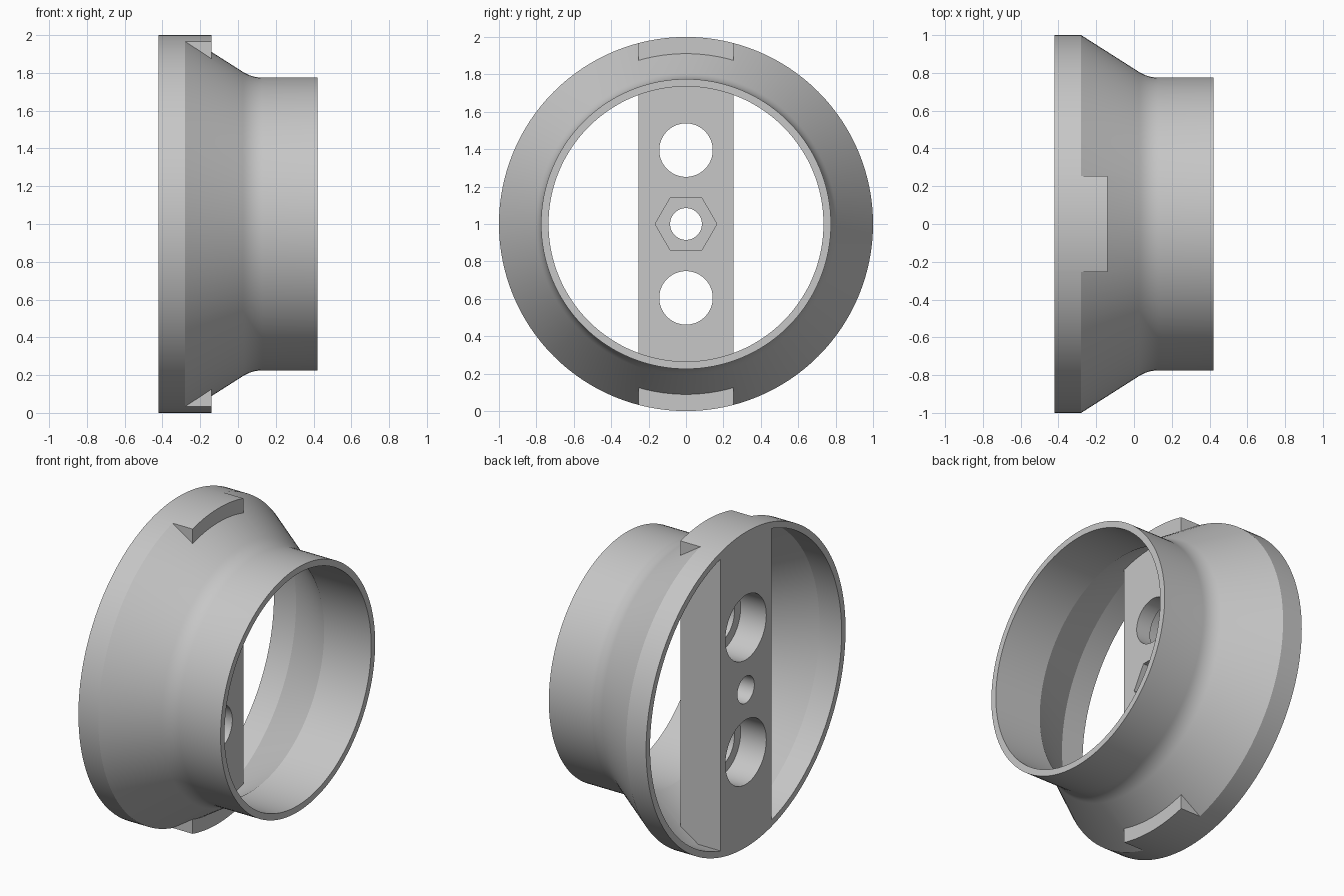
import bpy, bmesh
from math import sin, cos, pi, radians
from mathutils import Matrix, Vector

cube = bpy.data.objects.get("Cube")
if cube:
    bpy.data.objects.remove(cube)

SEGMENTS = 128
CENTRE_Z = 1.0
BACK, FRONT, BAR_FRONT = -0.42, 0.42, -0.14

grey = bpy.data.materials.new("plain_grey")
grey.use_nodes = True
colour = (0.57, 0.57, 0.57, 1)
grey.diffuse_color = colour
grey.node_tree.nodes["Principled BSDF"].inputs["Base Color"].default_value = colour


def make_object(name, bm):
    bmesh.ops.recalc_face_normals(bm, faces=bm.faces)
    mesh = bpy.data.meshes.new(name)
    bm.to_mesh(mesh)
    bm.free()
    mesh.materials.append(grey)
    obj = bpy.data.objects.new(name, mesh)
    bpy.context.collection.objects.link(obj)
    return obj


def lathe(name, profile):
    """Revolve a closed (x, radius) profile around the x axis."""
    bm = bmesh.new()
    rings = []
    for i in range(SEGMENTS):
        a = 2 * pi * i / SEGMENTS
        rings.append([bm.verts.new((x, r * cos(a), CENTRE_Z + r * sin(a))) for x, r in profile])
    for i, ring in enumerate(rings):
        following = rings[(i + 1) % SEGMENTS]
        for j in range(len(profile)):
            k = (j + 1) % len(profile)
            bm.faces.new((ring[j], ring[k], following[k], following[j]))
    return make_object(name, bm)


def prism(name, x0, x1, radius, z=CENTRE_Z, sides=SEGMENTS, turn=0):
    """Regular prism lying along the x axis."""
    bm = bmesh.new()
    ends = [[bm.verts.new((x, radius * cos(turn + 2 * pi * i / sides),
                           z + radius * sin(turn + 2 * pi * i / sides)))
             for i in range(sides)] for x in (x0, x1)]
    for end in ends:
        bm.faces.new(end)
    for i in range(sides):
        k = (i + 1) % sides
        bm.faces.new((ends[0][i], ends[0][k], ends[1][k], ends[1][i]))
    return make_object(name, bm)


def boolean(target, tool, operation):
    mod = target.modifiers.new(operation.lower(), 'BOOLEAN')
    mod.operation, mod.object, mod.solver = operation, tool, 'EXACT'
    bpy.context.view_layer.objects.active = target
    bpy.ops.object.modifier_apply(modifier=mod.name)
    bpy.data.objects.remove(tool)


# Thin flared collar with a rounded neck
cone_end, corner, neck_end = Vector((0.025, 0.806)), Vector((0.074, 0.775)), Vector((0.13, 0.775))
fillet = []
for i in range(9):
    t = i / 8
    fillet.append(tuple(cone_end * (1 - t) ** 2 + corner * 2 * t * (1 - t) + neck_end * t * t))
collar = lathe("flared_collar", [(BACK, 1.0), (-0.28, 1.0)] + fillet + [
    (FRONT, 0.775), (FRONT, 0.735), (0.09, 0.735), (-0.265, 0.96), (BACK, 0.96)])

# Cross bar whose rounded ends stand out of the cone as tabs
bar = prism("cross_bar", BACK, BAR_FRONT, 1.0)
bm = bmesh.new()
bmesh.ops.create_cube(bm, size=1, matrix=Matrix.Translation((BACK / 2, 0, CENTRE_Z))
                      @ Matrix.Diagonal((2, 0.51, 3, 1)))
boolean(bar, make_object("bar_width", bm), 'INTERSECT')
boolean(collar, bar, 'UNION')

# Two screw holes, counterbored from the back
for side in (-1, 1):
    z = CENTRE_Z + side * 0.395
    boolean(collar, prism("screw_hole", -0.6, 0, 0.143, z, 64), 'DIFFERENCE')
    boolean(collar, prism("counterbore", -0.6, -0.24, 0.205, z, 64), 'DIFFERENCE')

# Centre bolt hole with a hexagonal nut pocket
boolean(collar, prism("bolt_hole", -0.6, 0, 0.085, sides=48), 'DIFFERENCE')
boolean(collar, prism("nut_pocket", -0.27, 0, 0.165, sides=6), 'DIFFERENCE')

bpy.ops.object.select_all(action='DESELECT')
collar.select_set(True)
bpy.context.view_layer.objects.active = collar
bpy.ops.object.shade_smooth_by_angle(angle=radians(20))
